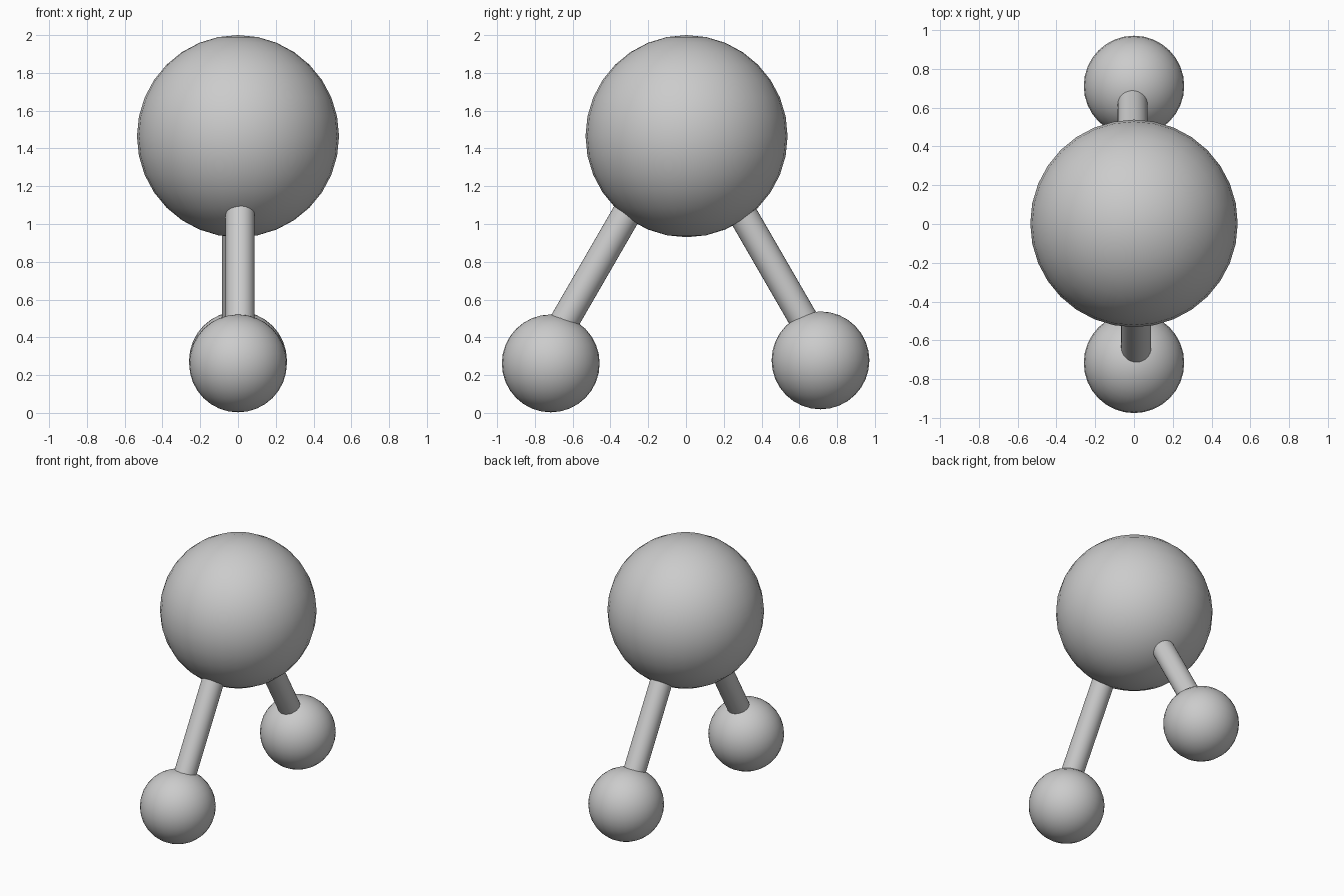
import bpy
from mathutils import Vector

if "Cube" in bpy.data.objects:
    bpy.data.objects.remove(bpy.data.objects["Cube"])


def smooth(name):
    ob = bpy.context.object
    ob.name = name
    bpy.ops.object.shade_smooth_by_angle()
    return ob


def ball(name, radius, loc):
    bpy.ops.mesh.primitive_uv_sphere_add(segments=32, ring_count=16, radius=radius, location=loc)
    return smooth(name)


def rod(name, radius, start, end):
    a, b = Vector(start), Vector(end)
    bpy.ops.mesh.primitive_cylinder_add(vertices=32, radius=radius, depth=(b - a).length,
                                        location=(a + b) / 2)
    bpy.context.object.rotation_euler = (b - a).to_track_quat('Z', 'Y').to_euler()
    return smooth(name)


# Large central atom
ball("large_ball", 0.535, (0, 0.003, 1.465))

# Two small atoms
ball("small_ball_front", 0.259, (0, -0.716, 0.262))
ball("small_ball_back", 0.259, (0, 0.712, 0.278))

# Bonds, with both ends buried in the balls
rod("bond_front", 0.077, (0.011, -0.739, 0.32), (0.011, -0.138, 1.36))
rod("bond_back", 0.077, (-0.007, 0.723, 0.32), (-0.007, 0.122, 1.36))
